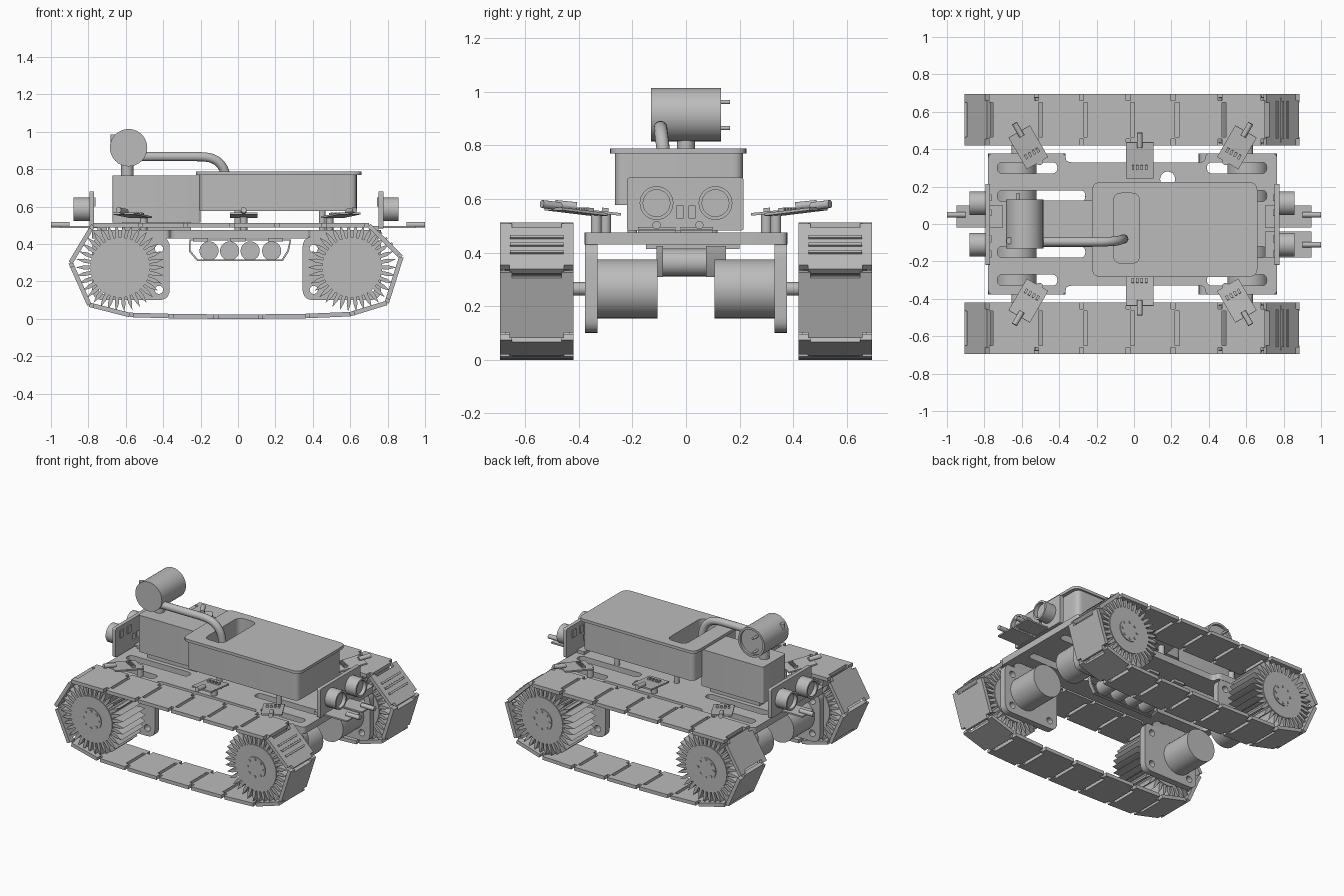
import bpy, bmesh
from math import sin, cos, pi, atan2, radians
from mathutils import Matrix, Vector

cube = bpy.data.objects.get("Cube")
if cube:
    bpy.data.objects.remove(cube, do_unlink=True)

grey = bpy.data.materials.new("plain_grey")
grey.use_nodes = True
colour = (0.5, 0.5, 0.5, 1)
grey.diffuse_color = colour
grey.node_tree.nodes["Principled BSDF"].inputs["Base Color"].default_value = colour
parts = []


# ---- helpers ----
def circle(x, y, r, n=32):
    return [(x + r * cos(2 * pi * i / n), y + r * sin(2 * pi * i / n)) for i in range(n)]


def rounded(pts, r, n=5):
    out = []
    for i, p in enumerate(pts):
        c, a, b = Vector(p), Vector(pts[i - 1]), Vector(pts[(i + 1) % len(pts)])
        a = c + (a - c).normalized() * min(r, (a - c).length * 0.49)
        b = c + (b - c).normalized() * min(r, (b - c).length * 0.49)
        for k in range(n + 1):
            t = k / n
            out.append(tuple(a * (1 - t) ** 2 + c * 2 * t * (1 - t) + b * t * t))
    return out


def rect(x0, y0, x1, y1, r=0):
    pts = [(x0, y0), (x1, y0), (x1, y1), (x0, y1)]
    return rounded(pts, r) if r else pts


def finish(name, curve, matrix):
    temp = bpy.data.objects.new(name + "_curve", curve)
    bpy.context.collection.objects.link(temp)
    deps = bpy.context.evaluated_depsgraph_get()
    mesh = bpy.data.meshes.new_from_object(temp.evaluated_get(deps))
    bpy.data.objects.remove(temp, do_unlink=True)
    bm = bmesh.new()
    bm.from_mesh(mesh)
    bmesh.ops.remove_doubles(bm, verts=bm.verts, dist=0.00005)
    bmesh.ops.recalc_face_normals(bm, faces=bm.faces)
    bm.to_mesh(mesh)
    bm.free()
    mesh.materials.clear()
    mesh.materials.append(grey)
    ob = bpy.data.objects.new(name, mesh)
    bpy.context.collection.objects.link(ob)
    ob.matrix_world = matrix
    parts.append(ob)
    return ob


AXES = {"z": Matrix.Identity(4),
        "y": Matrix.Rotation(pi / 2, 4, "X"),
        "x": Matrix(((0, 0, 1, 0), (1, 0, 0, 0), (0, 1, 0, 0), (0, 0, 0, 1)))}


def prism(name, loops, axis, lo, hi, matrix=Matrix.Identity(4)):
    """Extrude an outline with holes along an axis, from lo to hi."""
    lo, hi = min(lo, hi), max(lo, hi)
    curve = bpy.data.curves.new(name, "CURVE")
    curve.dimensions, curve.fill_mode = "2D", "BOTH"
    curve.extrude = (hi - lo) / 2
    for loop in loops:
        s = curve.splines.new("POLY")
        s.points.add(len(loop) - 1)
        for p, q in zip(s.points, loop):
            p.co = (q[0], q[1], 0, 1)
        s.use_cyclic_u = True
    shift = Vector([(lo + hi) / 2 if a == axis else 0 for a in "xyz"])
    return finish(name, curve, matrix @ Matrix.Translation(shift) @ AXES[axis])


def rod(name, a, b, r, axis, lo, hi, matrix=Matrix.Identity(4)):
    return prism(name, [circle(a, b, r)], axis, lo, hi, matrix)


# ---- deck with slots and a narrower waist ----
half = [(-.78, -.378), (-.365, -.378), (-.365, -.33), (.38, -.33), (.38, -.378), (.765, -.378)]
outline = rounded(half + [(x, -y) for x, y in reversed(half)], .03)
slots = [circle(.18, .24, .04)]
for s in (-1, 1):
    for a, b, c in ((.41, .27, .33), (.26, .12, .18)):
        y0, y1 = sorted((s * b, s * c))
        slots += [rect(-.73, y0, -a, y1, .03), rect(a - .02, y0, .71, y1, .03)]
prism("deck", [outline] + slots, "z", .43, .475)

# ---- tracks: hinged links around a loop ----
top = [(x, .5) for x in (-.775, -.51, -.27, -.02, .22, .47, .7)]
ends = [(.873, .33), (.795, .085), (.6, .025)]
bottom = [(.36, .015), (.11, .012), (-.13, .012), (-.37, .015), (-.58, .021)]
path = top + ends + bottom + [(-.795, .075), (-.895, .30)]
W, M, G = .137, .092, .022
for side in (-1, 1):
    name = "left" if side > 0 else "right"
    for i, p in enumerate(path):
        q = path[(i + 1) % len(path)]
        d = Vector((q[0] - p[0], 0, q[1] - p[1]))
        L = d.length
        d.normalize()
        n = Vector((-d.z, 0, d.x))
        mat = Matrix(((d.x, 0, n.x, p[0]), (0, 1, 0, side * .557), (d.z, 0, n.z, p[1]), (0, 0, 0, 1)))
        link = [(0, -W), (L - G, -W), (L - G, -M - .01), (L, -M - .01), (L, M + .01), (L - G, M + .01),
                (L - G, W), (0, W), (0, M), (G, M), (G, -M), (0, -M)]
        prism(name + "_track_link", [link], "z", -.012, .012, mat)
        if i == 6:
            for u in (.07, .11, .15):
                prism(name + "_track_rib", [rect(u, -.1, u + .012, .1)], "z", .012, .02, mat)

    # ---- wheels, motors and brackets ----
    for wx, x0, x1 in ((-.63, -.78, -.365), (.61, .345, .765)):
        wz, teeth, gear = .275, 34, []
        for k in range(teeth):
            for off, r in ((-.33, .16), (-.3, .195), (0, .237), (.3, .195), (.33, .16)):
                a = 2 * pi * (k + off) / teeth
                gear.append((wx + r * cos(a), wz + r * sin(a)))
        prism(name + "_wheel", [gear], "y", side * .435, side * .675)
        rod(name + "_wheel_disc", wx, wz, .155, "y", side * .43, side * .68)
        rod(name + "_wheel_hub", wx, wz, .075, "y", side * .425, side * .686)
        for bx, bz in circle(wx, wz, .058, 8):
            prism(name + "_hub_bolt", [circle(bx, bz, .008, 8)], "y", side * .68, side * .691)
        rod(name + "_axle", wx, wz - .01, .025, "y", side * .33, side * .45)
        rod(name + "_motor", wx, .265, .11, "y", side * .107, side * .335)
        cx = (x0 + x1) / 2
        holes = [circle(cx + i * .15, .265 + j * .11, .022, 16) for i in (-1, 1) for j in (-1, 1)]
        prism(name + "_motor_bracket", [rect(x0, .1, x1, .44, .06)] + holes, "y", side * .33, side * .376)

# ---- body box, open tub and lid ----
prism("body_box", [rect(-.67, -.122, -.2, .125, .015)], "z", .515, .765)
prism("body_box_foot", [rect(-.62, -.09, -.25, .09)], "z", .47, .52)
well = rect(-.11, -.21, .03, .165, .045)
tub = rect(-.205, -.265, .635, .213, .04)
prism("tub_floor", [tub], "z", .577, .6)
prism("tub_wall", [tub, well], "z", .6, .772)
prism("tub_lid", [rect(-.225, -.283, .66, .225, .05), well], "z", .77, .789)
for x in (0, .45):
    for y in (-.2, .1):
        rod("tub_standoff", x, y, .018, "z", .47, .58)

# ---- camera head, neck and hose ----
rod("head_neck", -.592, 0, .033, "z", .76, .84)
rod("head", -.585, .915, .1, "y", -.13, .115)
prism("head_rim", [circle(-.585, .915, .1), circle(-.585, .915, .086)], "y", .11, .131)
for z in (.865, .962):
    rod("head_pin", -.62, z, .008, "y", .11, .165)
rod("head_knob", -.665, -.09, .018, "z", .93, .985)
hose = bpy.data.curves.new("hose", "CURVE")
hose.dimensions, hose.bevel_depth, hose.bevel_resolution = "3D", .025, 5
hose.use_fill_caps = True
s = hose.splines.new("NURBS")
run = [(-.56, -.095, .867), (-.4, -.095, .867), (-.23, -.095, .867), (-.14, -.095, .867),
       (-.075, -.09, .82), (-.06, -.08, .75), (-.055, -.08, .65)]
s.points.add(len(run) - 1)
for p, q in zip(s.points, run):
    p.co = (*q, 1)
s.use_endpoint_u, s.order_u, s.resolution_u = True, 4, 8
finish("hose", hose, Matrix.Identity(4))

# ---- range finders at both ends ----
for e, face, tip in ((-1, -.77, -.88), (1, .752, .857)):
    out = face + e * .025
    windows = [rect(y, .53, y + .025, .575) for y in (-.035, .01)]
    prism("range_finder_board", [rect(-.22, .483, .215, .68, .01)] + windows, "x", face, out)
    for y in (-.11, .11):
        prism("range_finder_rim", [circle(y, .585, .063), circle(y, .585, .05)], "x", out, tip)
        rod("range_finder_core", y, .585, .051, "x", out, tip - e * .025)
    for y in (-.16, -.08, .06, .14):
        prism("range_finder_chip", [rect(y - .018, .60, y + .018, .65)], "x", face - e * .008, face)

# ---- flat end sensors with pins ----
for e, y0, y1, py in ((-1, -.02, .1, .05), (1, -.02, .1, .05), (1, -.18, -.04, -.11)):
    x0, x1 = sorted((e * .7, e * .95))
    prism("end_sensor_board", [rect(x0, y0, x1, y1)], "z", .486, .496)
    rod("end_sensor_pin", py, .503, .015, "x", e * .9, e * 1.0)
    prism("end_sensor_spacer", [rect(min(e * .7, e * .75), y0, max(e * .7, e * .75), y1)], "z", .47, .487)

# ---- tilted side sensors on posts ----
for sy in (-1, 1):
    for x, y, dx in ((-.565, .41, -.5), (.03, .34, 0), (.55, .41, .5)):
        mat = (Matrix.Translation((x, sy * y, .553)) @ Matrix.Rotation(atan2(-dx, sy * .866), 4, "Z")
               @ Matrix.Rotation(radians(6), 4, "X"))
        w = .066 if dx else .073
        prism("side_sensor_board", [rect(-w, -.098, w, .098)], "z", -.005, .005, mat)
        rod("side_sensor_pin", 0, .013, .015, "y", .07, .15, mat)
        for k in range(4):
            u = -.042 + k * .024
            prism("side_sensor_header", [rect(u, -.05, u + .013, -.025)], "z", 0, .018, mat)
        rod("side_sensor_post", x - dx * .12, sy * (.3 if not dx else .335), .02, "z", .47, .545)

# ---- battery pack slung under the deck ----
for x in (-.155, -.045, .065, .18):
    rod("battery", x, .363, .051, "y", -.09, .077)
sling = [(-.26, .425), (-.262, .36), (-.22, .31), (.24, .31), (.272, .36), (.285, .425)]
inner = [(x * .97, z + .006 if z < .4 else z - .006) for x, z in sling]
for y0, y1 in ((-.11, -.085), (.075, .15)):
    prism("battery_strap", [sling, inner], "y", y0, y1)
for x in (-.2, 0, .2):
    prism("under_deck_block", [rect(x - .04, -.15, x + .04, .2)], "z", .413, .432)

# ---- smooth round parts, keep edges sharp ----
bpy.ops.object.select_all(action="DESELECT")
for ob in parts:
    ob.select_set(True)
bpy.context.view_layer.objects.active = parts[0]
bpy.ops.object.shade_smooth_by_angle(angle=radians(30))
